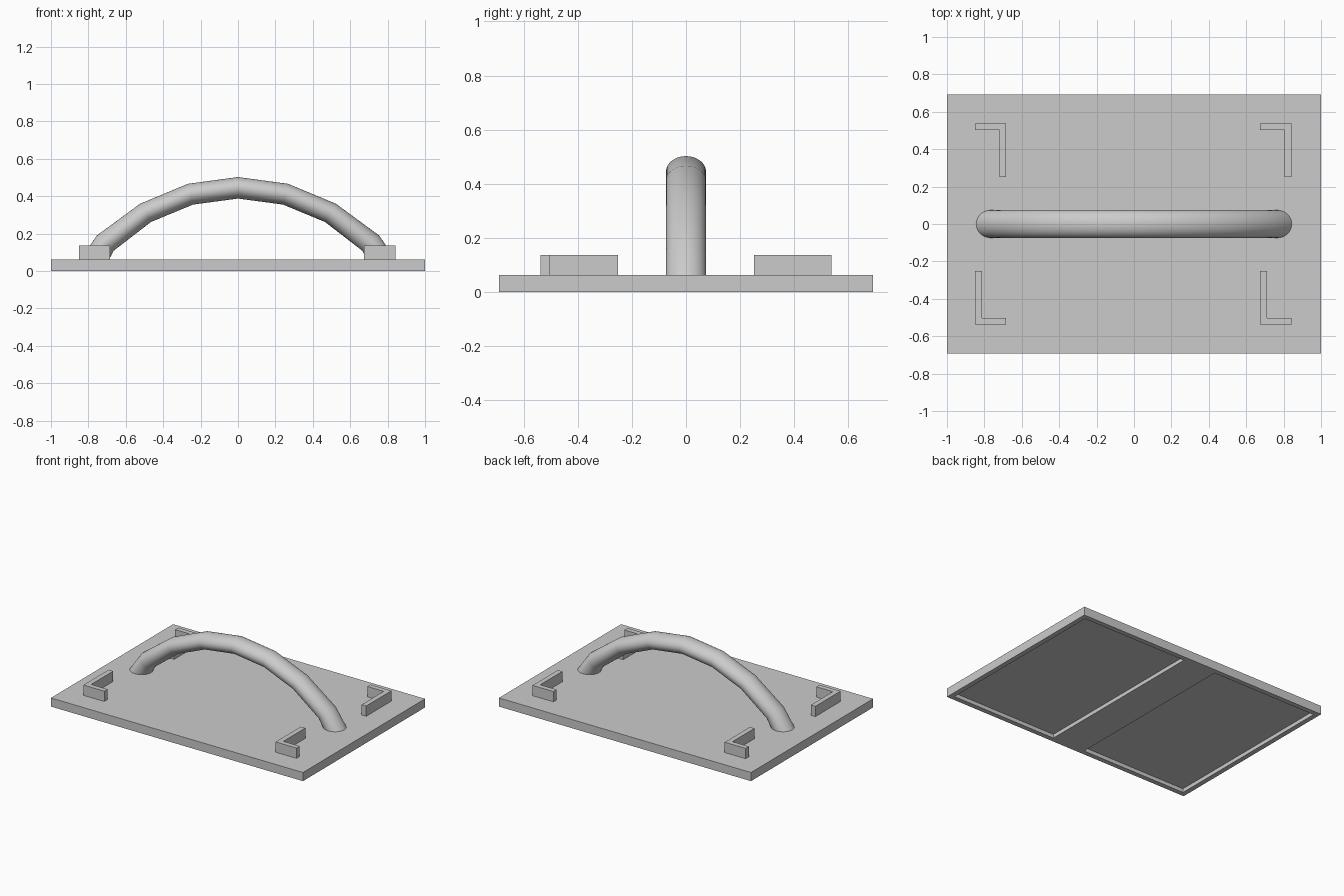
import bpy
import bmesh
import math
from mathutils import Vector

if "Cube" in bpy.data.objects:
    bpy.data.objects.remove(bpy.data.objects["Cube"])

GREY = (0.6, 0.6, 0.6, 1)
grey = bpy.data.materials.new("light grey")
grey.use_nodes = True
grey.diffuse_color = GREY
grey.node_tree.nodes["Principled BSDF"].inputs["Base Color"].default_value = GREY


def make_object(name, bm):
    bmesh.ops.recalc_face_normals(bm, faces=bm.faces)
    mesh = bpy.data.meshes.new(name)
    bm.to_mesh(mesh)
    bm.free()
    obj = bpy.data.objects.new(name, mesh)
    obj.data.materials.append(grey)
    bpy.context.collection.objects.link(obj)
    return obj


def box(name, low, high):
    low, high = Vector(low), Vector(high)
    bm = bmesh.new()
    bmesh.ops.create_cube(bm, size=1)
    bmesh.ops.scale(bm, vec=high - low, verts=bm.verts)
    bmesh.ops.translate(bm, vec=(low + high) / 2, verts=bm.verts)
    return make_object(name, bm)


# Base plate with two shallow recesses underneath
plate = box("base_plate", (-1, -0.692, 0), (1, 0.692, 0.062))
for side, x0, x1 in (("left", 0.13, 0.965), ("right", -0.965, -0.13)):
    cutter = box(side + "_recess_cutter", (x0, -0.657, -0.1), (x1, 0.657, 0.027))
    cutter.hide_render = True
    cut = plate.modifiers.new(side + "_recess", "BOOLEAN")
    cut.operation = "DIFFERENCE"
    cut.solver = "EXACT"
    cut.object = cutter
    bpy.context.view_layer.objects.active = plate
    bpy.ops.object.modifier_apply(modifier=cut.name)
    bpy.data.objects.remove(cutter)


# L-shaped corner brackets: same profile, turned half round at the back
def bracket(name, centre, turn):
    w, d, t = 0.083, 0.143, 0.036
    profile = [(-w, -d), (w, -d), (w, t - d), (t - w, t - d), (t - w, d), (-w, d)]
    bm = bmesh.new()
    verts = [bm.verts.new((centre[0] + turn * x, centre[1] + turn * y, 0.055))
             for x, y in profile]
    face = bm.faces.new(verts)
    top = bmesh.ops.extrude_face_region(bm, geom=[face])["geom"]
    bmesh.ops.translate(bm, vec=(0, 0, 0.081),
                        verts=[v for v in top if isinstance(v, bmesh.types.BMVert)])
    make_object(name, bm)


for side, x in (("left", 0.758), ("right", -0.767)):
    bracket("front_" + side + "_bracket", (x, -0.395), 1)
    bracket("back_" + side + "_bracket", (x, 0.395), -1)

# Arched handle: rings given by their outer and inner points, mirrored across x
half = [((0, 0.502), (0, 0.387)), ((0.267, 0.466), (0.24, 0.355)),
        ((0.524, 0.359), (0.465, 0.262)), ((0.754, 0.19), (0.665, 0.108)),
        ((0.845, 0.06), (0.69, 0.06))]
arch = [((-o[0], o[1]), (-i[0], i[1])) for o, i in half[:0:-1]] + half
SIDES = 32
bm = bmesh.new()
rings = []
for outer, inner in arch:
    o, i = Vector((outer[0], 0, outer[1])), Vector((inner[0], 0, inner[1]))
    mid, arm = (o + i) / 2, (o - i) / 2
    ring = []
    for k in range(SIDES):
        a = math.tau * k / SIDES
        ring.append(bm.verts.new(mid + arm * math.cos(a) + Vector((0, 0.074 * math.sin(a), 0))))
    rings.append(ring)
for r, s in zip(rings, rings[1:]):
    for k in range(SIDES):
        n = (k + 1) % SIDES
        bm.faces.new((r[k], r[n], s[n], s[k]))
bm.faces.new(rings[0])
bm.faces.new(rings[-1])
handle = make_object("handle", bm)
bpy.ops.object.select_all(action="DESELECT")
handle.select_set(True)
bpy.context.view_layer.objects.active = handle
bpy.ops.object.shade_smooth_by_angle(angle=math.radians(35))
